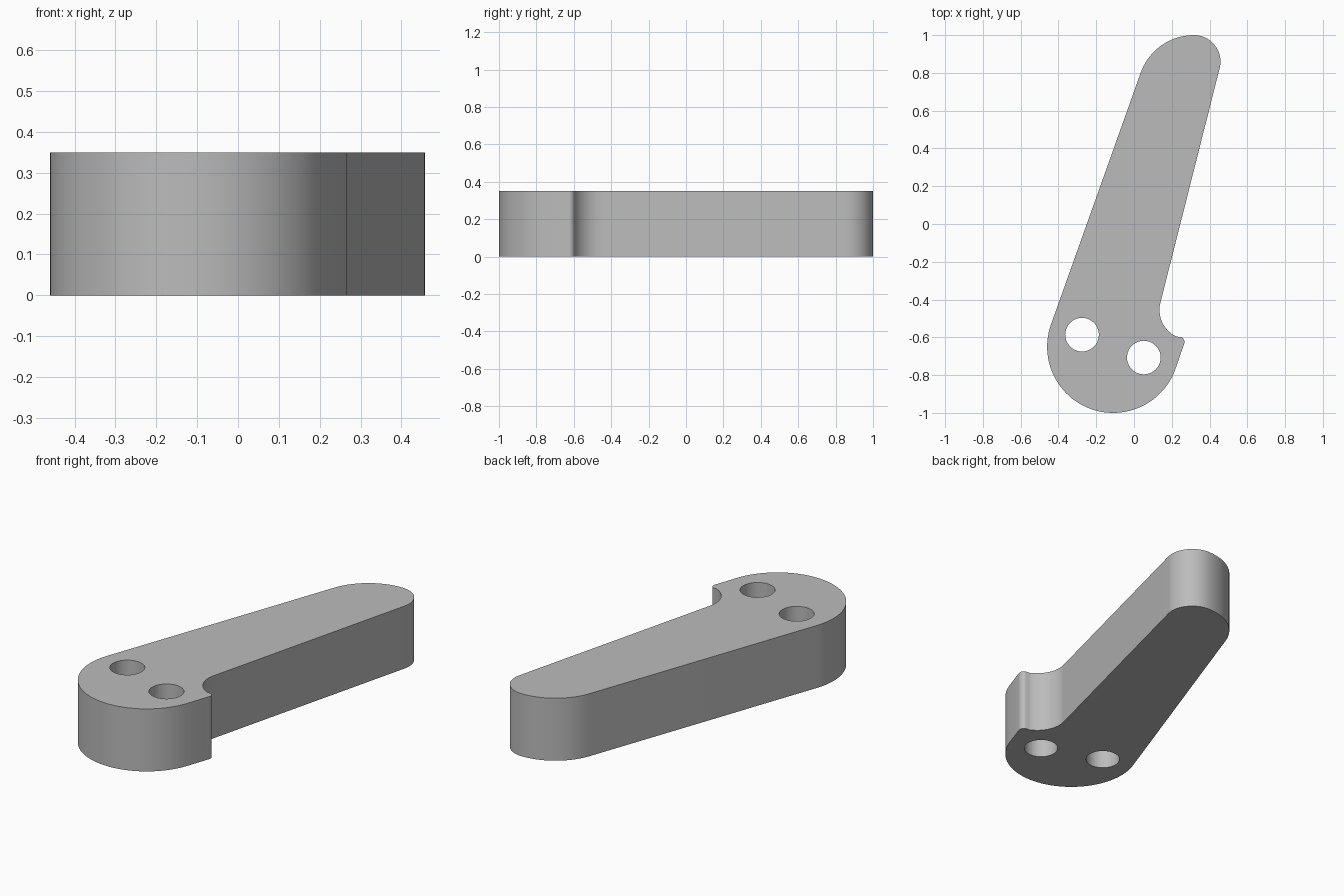
import bpy
import bmesh
from math import cos, sin, radians

THICKNESS = 0.35

old = bpy.data.objects.get("Cube")
if old:
    bpy.data.objects.remove(old, do_unlink=True)


def arc(cx, cy, radius, start, end, steps):
    """Points along an arc, angles in degrees."""
    angles = [radians(start + (end - start) * i / steps) for i in range(steps + 1)]
    return [(cx + radius * cos(a), cy + radius * sin(a)) for a in angles]


def add_loop(bm, points):
    """Closed loop of edges on the ground plane."""
    verts = [bm.verts.new((x, y, 0)) for x, y in points]
    return [bm.edges.new((v, verts[i - 1])) for i, v in enumerate(verts)]


# Lever outline, counter-clockwise; straight sides join the arcs
outline = (
    arc(-0.11, -0.65, 0.35, 160, 340, 48)         # round hub
    + arc(0.237, -0.625, 0.03, -20, 66, 8)        # small lip
    + arc(0.29, -0.455, 0.155, 246, 166, 20)      # concave notch
    + arc(0.318, 0.86, 0.14, -14, 90, 20)         # tight side of the tip
    + arc(0.318, 0.70, 0.30, 90, 160, 20)[1:]     # broad side of the tip
)

# Two through holes in the hub
holes = [arc(x, y, 0.089, 0, 360, 40)[:-1]
         for x, y in ((-0.275, -0.586), (0.052, -0.707))]

# Fill the outline around the holes and extrude it
bm = bmesh.new()
edges = []
for loop in [outline] + holes:
    edges += add_loop(bm, loop)
bmesh.ops.triangle_fill(bm, edges=edges, use_beauty=True)
result = bmesh.ops.extrude_face_region(bm, geom=bm.faces[:], use_keep_orig=True)
top = [g for g in result["geom"] if isinstance(g, bmesh.types.BMVert)]
bmesh.ops.translate(bm, verts=top, vec=(0, 0, THICKNESS))
bmesh.ops.recalc_face_normals(bm, faces=bm.faces[:])

mesh = bpy.data.meshes.new("lever_arm")
bm.to_mesh(mesh)
bm.free()
lever = bpy.data.objects.new("lever_arm", mesh)
bpy.context.collection.objects.link(lever)

# Plain grey material
grey = bpy.data.materials.new("plain grey")
grey.use_nodes = True
colour = (0.5, 0.5, 0.5, 1)
grey.diffuse_color = colour
grey.node_tree.nodes["Principled BSDF"].inputs["Base Color"].default_value = colour
mesh.materials.append(grey)

# Smooth walls with crisp rims
bpy.ops.object.select_all(action="DESELECT")
lever.select_set(True)
bpy.context.view_layer.objects.active = lever
bpy.ops.object.shade_smooth_by_angle(angle=radians(30))
